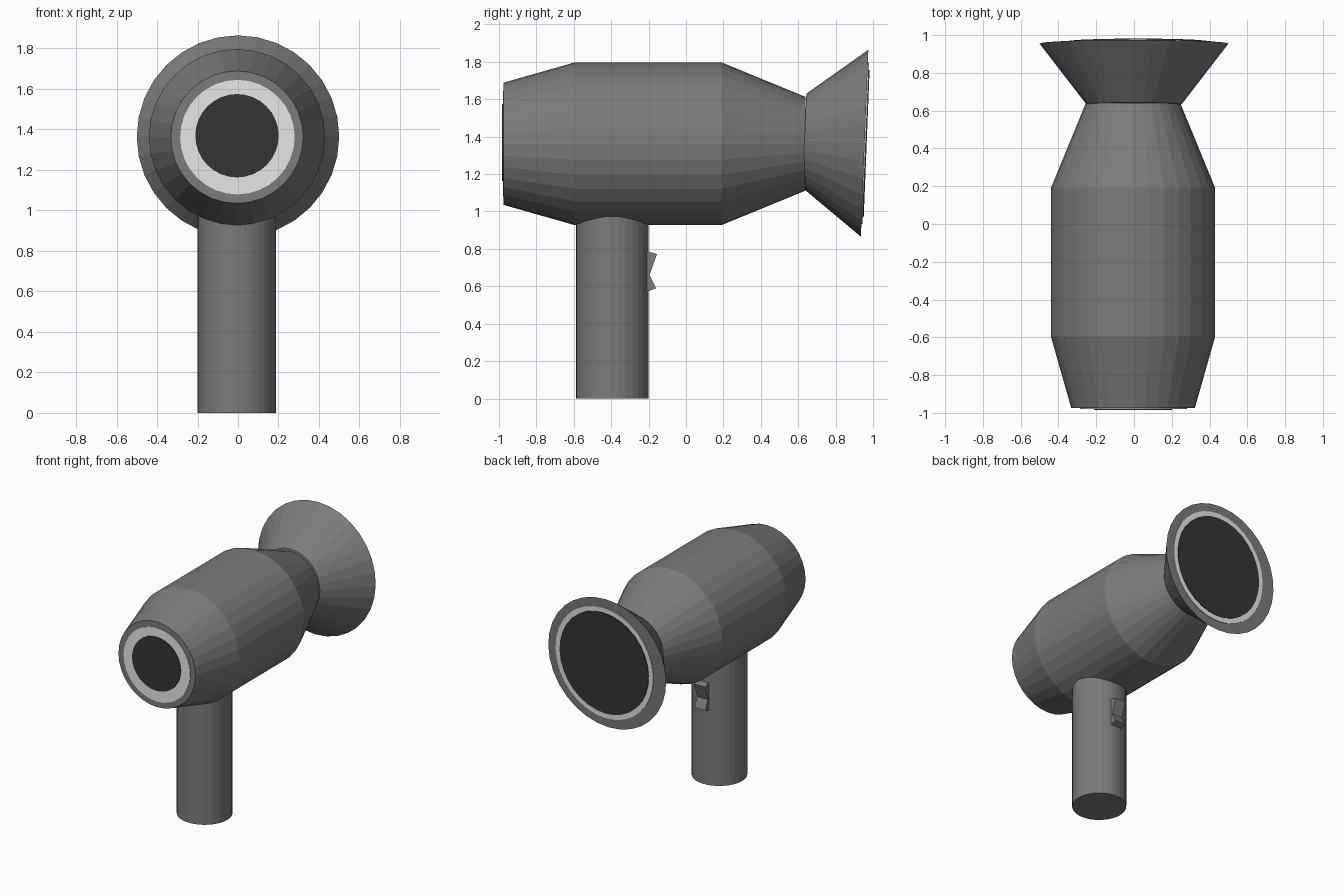
import bpy, bmesh, math
from mathutils import Matrix, Vector

cube = bpy.data.objects.get("Cube")
if cube:
    bpy.data.objects.remove(cube)

SIDES = 32


def material(name, value):
    m = bpy.data.materials.new(name)
    m.use_nodes = True
    colour = (value, value, value, 1)
    m.diffuse_color = colour
    m.node_tree.nodes["Principled BSDF"].inputs["Base Color"].default_value = colour
    return m


grey = material("casing grey", 0.2)
pale = material("pale ring", 0.8)
dark = material("dark grille", 0.036)


def finish(name, bm, mat, matrix=Matrix()):
    bmesh.ops.recalc_face_normals(bm, faces=bm.faces)
    mesh = bpy.data.meshes.new(name)
    bm.to_mesh(mesh)
    bm.free()
    mesh.materials.append(mat)
    ob = bpy.data.objects.new(name, mesh)
    ob.matrix_world = matrix
    bpy.context.collection.objects.link(ob)
    return ob


def lathe(name, profile, mat, matrix, squash=1.0):
    """Closed faceted solid from (height, radius) rings along local z."""
    bm = bmesh.new()
    rings = []
    for h, r in profile:
        angles = [2 * math.pi * i / SIDES for i in range(SIDES)]
        rings.append([bm.verts.new((r * squash * math.cos(a), r * math.sin(a), h))
                      for a in angles])
    for a, b in zip(rings, rings[1:]):
        for i in range(SIDES):
            j = (i + 1) % SIDES
            bm.faces.new((a[i], a[j], b[j], b[i]))
    bm.faces.new(rings[0])
    bm.faces.new(rings[-1])
    return finish(name, bm, mat, matrix)


def along_y(x, y, z, tilt=0.0):
    """Frame whose local z points along +y, with local y kept upright."""
    return (Matrix.Translation((x, y, z)) @ Matrix.Rotation(tilt, 4, 'X')
            @ Matrix.Rotation(-math.pi / 2, 4, 'X') @ Matrix.Rotation(math.pi, 4, 'Z'))


# Barrel
lathe("barrel", [(-0.975, 0.327), (-0.595, 0.435), (0.19, 0.435), (0.64, 0.25)],
      grey, along_y(-0.005, 0, 1.362))

# Flared nozzle, tipped slightly downwards
TILT = -0.04
lathe("nozzle", [(-0.322, 0.252), (0, 0.5)], grey, along_y(0, 0.955, 1.365, TILT))

# Air intake plates on the front
lathe("intake_ring", [(-0.004, 0.283), (0.004, 0.283)], pale,
      along_y(-0.003, -0.975, 1.362))
lathe("intake_grille", [(-0.004, 0.206), (0.004, 0.206)], dark,
      along_y(-0.005, -0.98, 1.369))

# Outlet plates on the nozzle mouth
lathe("outlet_ring", [(-0.004, 0.432), (0.004, 0.432)], pale,
      along_y(0.02, 0.957, 1.365, TILT), 0.96)
lathe("outlet_grille", [(-0.004, 0.393), (0.004, 0.393)], dark,
      along_y(0.02, 0.962, 1.365, TILT), 0.96)

# Handle
lathe("handle", [(0, 0.194), (1.05, 0.194)], grey,
      Matrix.Translation((-0.007, -0.395, 0)))

# Rocker switch: notched side profile pushed across the handle
bm = bmesh.new()
outline = [(-0.25, 0.8), (-0.155, 0.772), (-0.195, 0.66), (-0.16, 0.59), (-0.25, 0.555)]
side = bm.faces.new([bm.verts.new((-0.05, y, z)) for y, z in outline])
pushed = bmesh.ops.extrude_face_region(bm, geom=[side])["geom"]
bmesh.ops.translate(bm, vec=Vector((0.09, 0, 0)),
                    verts=[v for v in pushed if isinstance(v, bmesh.types.BMVert)])
finish("rocker_switch", bm, grey)
